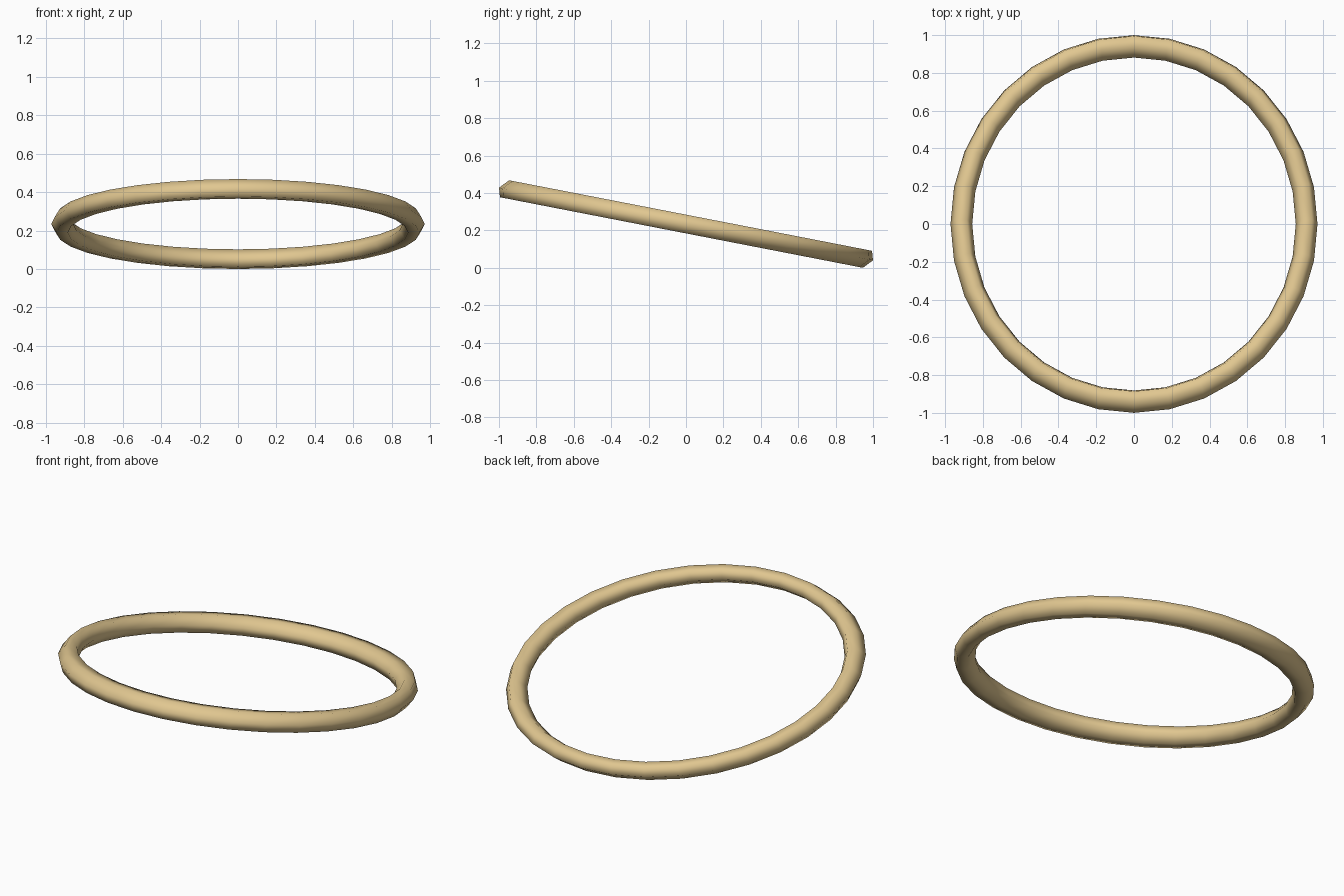
import bpy
from mathutils import Matrix

if "Cube" in bpy.data.objects:
    bpy.data.objects.remove(bpy.data.objects["Cube"])

# ring: six-sided torus, leaning down to the back, slightly stretched and sheared
bpy.ops.mesh.primitive_torus_add(major_segments=32, minor_segments=6,
                                 major_radius=0.914, minor_radius=0.0575)
ring = bpy.context.object
ring.name = "tilted_ring"
lean = Matrix(((1, 0, 0, 0),
               (0, 1.029, 0.49, 0),
               (0, -0.20, 0.91, 0),
               (0, 0, 0, 1)))
ring.data.transform(lean)

# rest it on the floor
low = min(v.co.z for v in ring.data.vertices)
ring.data.transform(Matrix.Translation((0, 0, -low)))
for p in ring.data.polygons:
    p.use_smooth = True

# tan colour
mat = bpy.data.materials.new("tan")
mat.diffuse_color = (0.75, 0.57, 0.28, 1)
mat.use_nodes = True
mat.node_tree.nodes["Principled BSDF"].inputs["Base Color"].default_value = mat.diffuse_color
ring.data.materials.append(mat)
